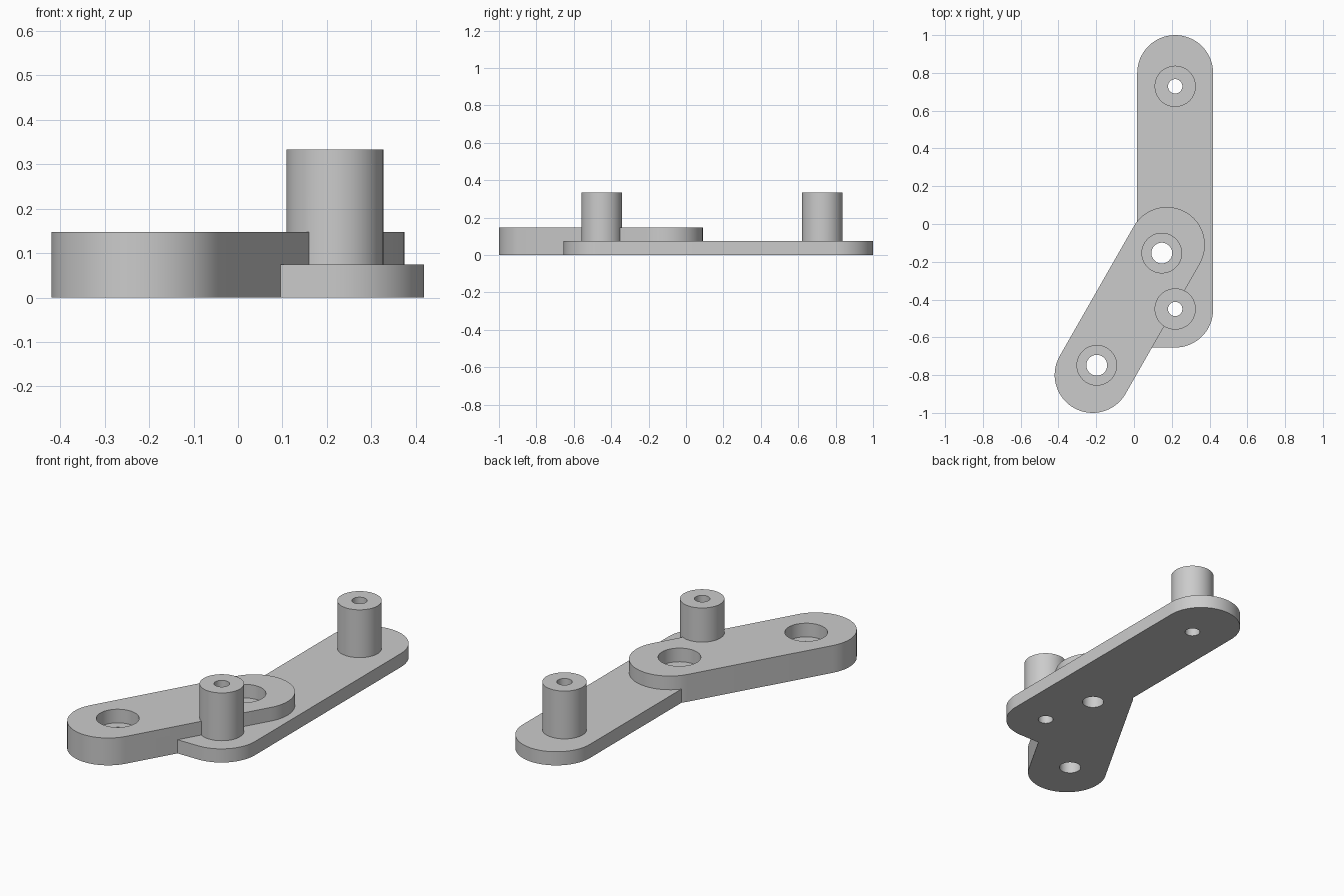
import bpy, bmesh
from math import cos, sin, radians
from mathutils import Vector

if "Cube" in bpy.data.objects:
    bpy.data.objects.remove(bpy.data.objects["Cube"])

# Dimensions
R = 0.201                  # rounded end radius of both arms
PLATE_TOP, LINK_TOP, PIN_TOP = 0.074, 0.148, 0.333
PLATE_X = 0.218
PINS = [(PLATE_X, -0.45), (PLATE_X, 0.729)]
POCKETS = [(-0.197, -0.748), (0.147, -0.154)]

grey = bpy.data.materials.new("plain_grey")
grey.use_nodes = True
grey.diffuse_color = (0.6, 0.6, 0.6, 1)
grey.node_tree.nodes["Principled BSDF"].inputs["Base Color"].default_value = (0.6, 0.6, 0.6, 1)


def arc(centre, radius, start, end, steps=32):
    angles = [radians(start + (end - start) * i / steps) for i in range(steps + 1)]
    return [(centre[0] + radius * cos(a), centre[1] + radius * sin(a)) for a in angles]


def prism(name, outline, bottom, top):
    """Extrude a counter-clockwise outline from bottom to top."""
    bm = bmesh.new()
    face = bm.faces.new([bm.verts.new((x, y, bottom)) for x, y in outline])
    extruded = bmesh.ops.extrude_face_region(bm, geom=[face])["geom"]
    bmesh.ops.translate(bm, vec=Vector((0, 0, top - bottom)),
                        verts=[v for v in extruded if isinstance(v, bmesh.types.BMVert)])
    bmesh.ops.recalc_face_normals(bm, faces=bm.faces)
    mesh = bpy.data.meshes.new(name)
    bm.to_mesh(mesh)
    bm.free()
    mesh.materials.append(grey)
    obj = bpy.data.objects.new(name, mesh)
    bpy.context.collection.objects.link(obj)
    return obj


def cylinder(name, centre, radius, bottom, top):
    return prism(name, arc(centre, radius, 0, 360, 64)[:-1], bottom, top)


def combine(body, tool, operation):
    """Apply a boolean to the body and discard the tool."""
    mod = body.modifiers.new(operation.lower(), "BOOLEAN")
    mod.operation, mod.solver, mod.object = operation, "EXACT", tool
    bpy.context.view_layer.objects.active = body
    bpy.ops.object.modifier_apply(modifier=mod.name)
    bpy.data.objects.remove(tool)


# Thin straight plate: rounded far end, one rounded near corner
far, near = (PLATE_X, 1 - R), (PLATE_X, -0.453)
bracket = prism("pinned_bracket",
                arc(far, R, 0, 180) + [(PLATE_X - R, near[1] - R)] + arc(near, R, -90, 0, 16),
                0, PLATE_TOP)

# Thick slanted link with two round ends
link = prism("slanted_link",
             arc((0.174, -0.111), R, -30, 150) + arc((-0.219, -0.799), R, 150, 330),
             0, LINK_TOP)
combine(bracket, link, "UNION")

# Upright pins
for p in PINS:
    combine(bracket, cylinder("pin", p, 0.109, 0.03, PIN_TOP), "UNION")

# Bores through the pins
for p in PINS:
    combine(bracket, cylinder("pin_bore", p, 0.038, -0.1, 0.5), "DIFFERENCE")

# Counterbored holes in the link
for p in POCKETS:
    combine(bracket, cylinder("pocket", p, 0.105, PLATE_TOP, 0.5), "DIFFERENCE")
    combine(bracket, cylinder("bolt_hole", p, 0.055, -0.1, 0.5), "DIFFERENCE")

# Smooth round walls, crisp rims
bpy.ops.object.select_all(action="DESELECT")
bracket.select_set(True)
bpy.context.view_layer.objects.active = bracket
bpy.ops.object.shade_smooth_by_angle(angle=radians(30))
